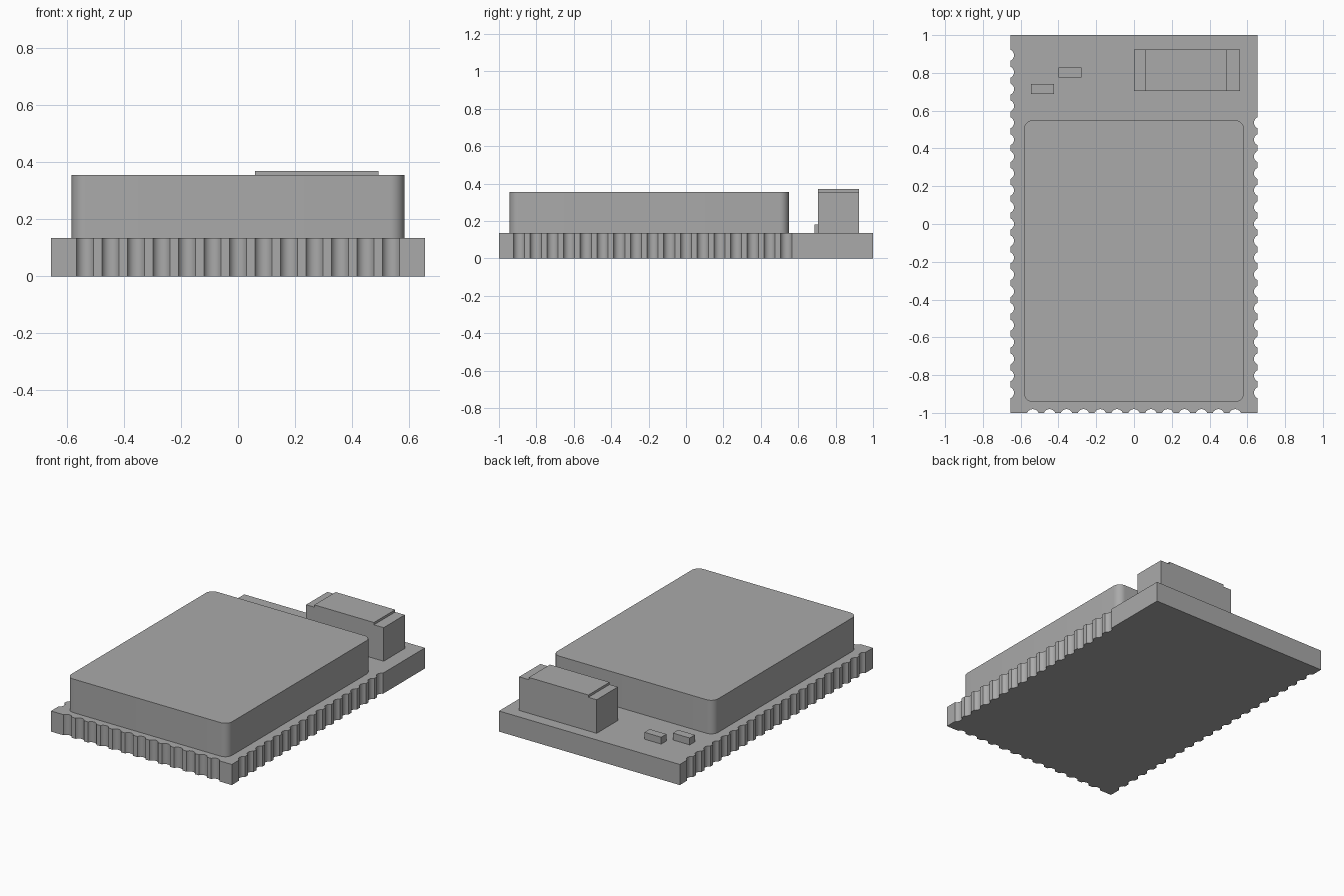
import bpy, bmesh, math

if "Cube" in bpy.data.objects:
    bpy.data.objects.remove(bpy.data.objects["Cube"], do_unlink=True)

grey = bpy.data.materials.new("plain grey")
grey.use_nodes = True
GREY = (0.4, 0.4, 0.4, 1)
grey.diffuse_color = GREY
grey.node_tree.nodes["Principled BSDF"].inputs["Base Color"].default_value = GREY


def prism(name, outline, z0, z1, smooth=False):
    """Extrude a counter-clockwise outline from z0 up to z1."""
    bm = bmesh.new()
    face = bm.faces.new([bm.verts.new((x, y, z0)) for x, y in outline])
    top = bmesh.ops.extrude_face_region(bm, geom=[face])["geom"]
    bmesh.ops.translate(bm, vec=(0, 0, z1 - z0),
                        verts=[v for v in top if isinstance(v, bmesh.types.BMVert)])
    bmesh.ops.recalc_face_normals(bm, faces=bm.faces)
    mesh = bpy.data.meshes.new(name)
    bm.to_mesh(mesh)
    bm.free()
    mesh.materials.append(grey)
    ob = bpy.data.objects.new(name, mesh)
    bpy.context.collection.objects.link(ob)
    if smooth:
        bpy.ops.object.select_all(action="DESELECT")
        ob.select_set(True)
        bpy.context.view_layer.objects.active = ob
        bpy.ops.object.shade_smooth_by_angle(angle=math.radians(30))
    return ob


def box(name, x0, x1, y0, y1, z0, z1):
    return prism(name, [(x0, y0), (x1, y0), (x1, y1), (x0, y1)], z0, z1)


def rounded(x0, x1, y0, y1, r, steps=8):
    corners = [(x1 - r, y1 - r), (x0 + r, y1 - r), (x0 + r, y0 + r), (x1 - r, y0 + r)]
    return [(cx + r * math.cos(a), cy + r * math.sin(a))
            for i, (cx, cy) in enumerate(corners)
            for a in [(i + k / steps) * math.pi / 2 for k in range(steps + 1)]]


# Circuit board with scalloped solder pads along three edges
HX, HY, THICK = 0.655, 1.0, 0.135
PITCH, HALF, DEPTH, STEPS = 0.0893, 0.03, 0.02, 8
RADIUS = (HALF ** 2 + DEPTH ** 2) / (2 * DEPTH)
SWEEP = math.asin(HALF / RADIUS)


def notches(first, count):
    """Pairs of (distance along the edge, depth into the board)."""
    for n in range(count):
        for k in range(STEPS + 1):
            a = SWEEP * (2 * k / STEPS - 1)
            yield (first + n * PITCH + RADIUS * math.sin(a),
                   RADIUS * math.cos(a) - (RADIUS - DEPTH))


front = [(t, -HY + d) for t, d in notches(-6 * PITCH, 13)]
left = [(HX - d, t) for t, d in notches(-10 * PITCH, 17)]
right = [(-HX + d, -t) for t, d in notches(-10 * PITCH, 21)]
prism("circuit_board",
      [(-HX, -HY)] + front + [(HX, -HY)] + left + [(HX, HY), (-HX, HY)] + right,
      0, THICK, smooth=True)

# Metal shield can
prism("shield_can", rounded(-0.583, 0.583, -0.943, 0.55, 0.05), THICK, 0.355, smooth=True)

# Chip antenna: body with a slightly raised middle between its end caps
for name, x0, x1, top in (("antenna_right_cap", 0.0, 0.06, 0.355),
                          ("antenna_body", 0.06, 0.492, 0.37),
                          ("antenna_left_cap", 0.492, 0.562, 0.355)):
    box(name, x0, x1, 0.705, 0.925, THICK, top)

# Small surface-mount components
for i, (x, y) in enumerate([(-0.34, 0.802), (-0.485, 0.714)]):
    box(f"small_component_{i + 1}", x - 0.061, x + 0.061, y - 0.027, y + 0.027, THICK, 0.18)
